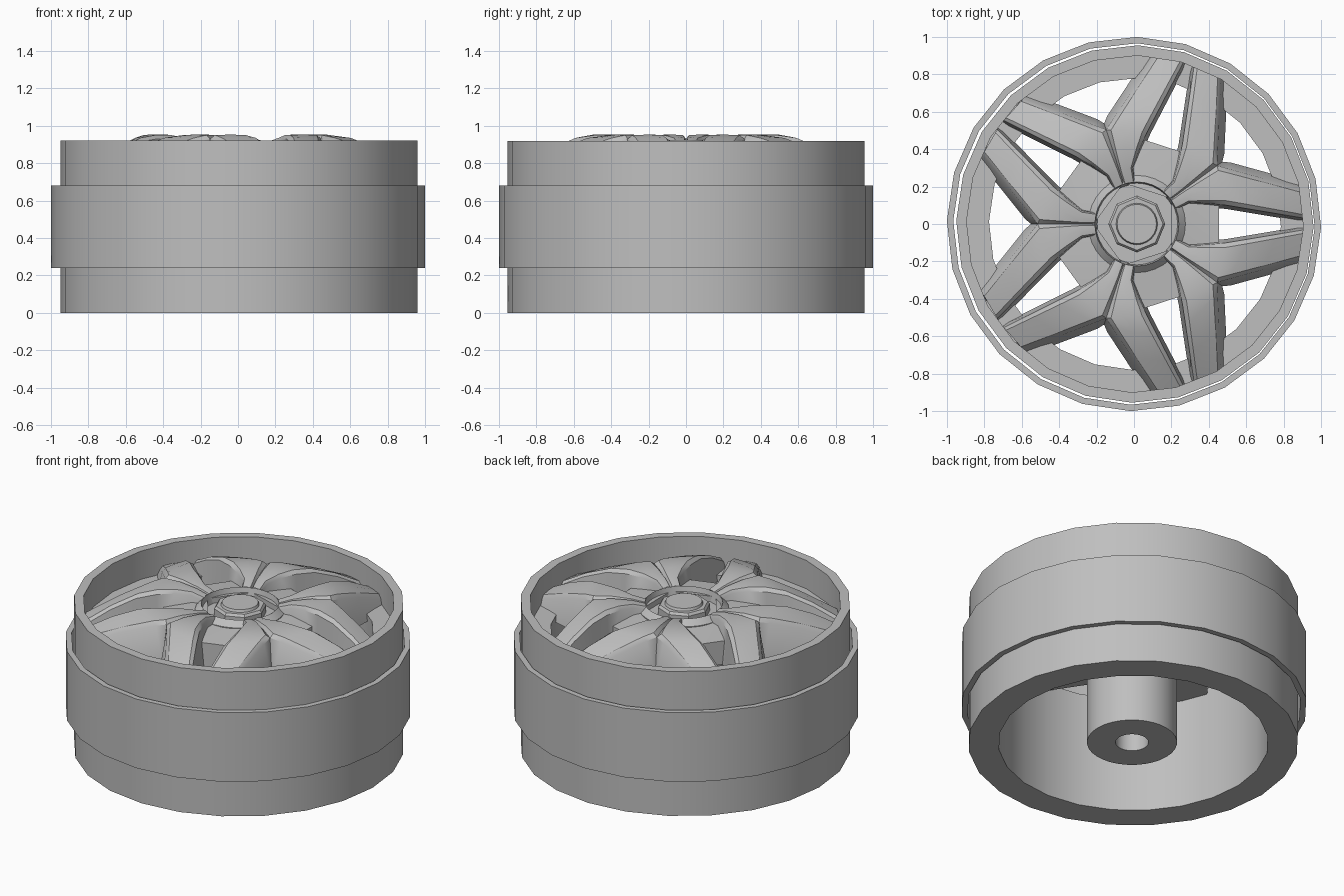
import bpy, bmesh
from math import cos, sin, pi, radians
from mathutils import Vector, Matrix

if "Cube" in bpy.data.objects:
    bpy.data.objects.remove(bpy.data.objects["Cube"], do_unlink=True)

GREY = (0.52, 0.52, 0.52, 1)
metal = bpy.data.materials.new("grey_metal")
metal.use_nodes = True
metal.diffuse_color = GREY
metal.node_tree.nodes["Principled BSDF"].inputs["Base Color"].default_value = GREY


def finish(name, bm, x=0.0):
    """Clean the mesh, add it to the scene and shade it."""
    bmesh.ops.remove_doubles(bm, verts=bm.verts, dist=0.0005)
    bmesh.ops.recalc_face_normals(bm, faces=bm.faces)
    mesh = bpy.data.meshes.new(name)
    bm.to_mesh(mesh)
    bm.free()
    mesh.materials.append(metal)
    obj = bpy.data.objects.new(name, mesh)
    obj.location.x = x
    bpy.context.collection.objects.link(obj)
    bpy.ops.object.select_all(action='DESELECT')
    obj.select_set(True)
    bpy.context.view_layer.objects.active = obj
    bpy.ops.object.shade_smooth_by_angle(angle=radians(30))
    return obj


def lathe(name, profile, sides=24, x=0.0, turn=0.0):
    """Revolve a closed (radius, height) outline about z."""
    bm = bmesh.new()
    rings = []
    for i in range(sides):
        a = 2 * pi * i / sides + turn
        rings.append([bm.verts.new((r * cos(a), r * sin(a), z)) for r, z in profile])
    n = len(profile)
    for i in range(sides):
        p, q = rings[i], rings[(i + 1) % sides]
        for j in range(n):
            k = (j + 1) % n
            if profile[j][0] == 0 and profile[k][0] == 0:
                continue
            bm.faces.new((p[j], q[j], q[k], p[k]))
    return finish(name, bm, x)


# Barrel with a counterbore, and the loose band around it
lathe("rim_barrel", [(.78, 0), (.955, 0), (.955, .92), (.90, .92), (.90, .74), (.78, .74)],
      x=.005, turn=radians(-1))
lathe("outer_band", [(.966, .24), (1, .24), (1, .68), (.966, .68)], turn=radians(-1))

# Hub with axle hole below and a recess above
CX = .015
lathe("hub", [(0, .6), (.095, .6), (.095, 0), (.26, 0), (.26, .88), (.225, .915),
              (.212, .85), (0, .85)], sides=32, x=CX)
lathe("hub_nut", [(0, .84), (.152, .84), (.152, .895), (.14, .91), (0, .91)], sides=8, x=CX)
lathe("nut_cap", [(0, .90), (.115, .90), (.105, .925), (0, .925)], x=CX)

# Five-sided web between the spokes
lathe("hub_web", [(.23, .885), (.544, .85), (.544, .70), (.23, .70)], sides=5, x=CX, turn=pi / 5)

# Spoke rows: inner edge (along, across the fork axis),
# outer edge (along, away from the slot axis), height
ROWS = [((.225, 0), (.21, .08), .915),
        ((.30, 0), (.28, .115), .935),
        ((.42, 0), (.38, .11), .95),
        ((.53, 0), (.48, .10), .95),
        ((.57, .05), (.60, .08), .935),
        ((.69, .20), (.75, .055), .875),
        ((.825, .37), (.90, .03), .79)]
FORK_TIP = 3
BASE = .70
SLOT = Vector((cos(pi / 5), sin(pi / 5)))
SIDE = Vector((sin(pi / 5), -cos(pi / 5)))


def spoke_section(i):
    """Cross-section of one fork arm: wall, bevel, top, bevel, wall."""
    inner, (a, d), z = ROWS[i]
    inner = Vector(inner)
    outer = SLOT * a + SIDE * d
    draft = Vector((0, 0))
    if i == FORK_TIP:
        draft = Vector((.035, 0))
    elif i > FORK_TIP:
        draft = Vector((.028, -.022))
    lip = z - .02
    return [(*(inner + draft), BASE), (*inner, lip),
            (*inner.lerp(outer, .12), z), (*inner.lerp(outer, .5), z + .003),
            (*inner.lerp(outer, .88), z), (*outer, lip),
            (*(outer - SIDE * .02), BASE)]


bm = bmesh.new()
for k in range(5):
    rot = Matrix.Rotation(pi / 5 + 2 * pi * k / 5, 4, 'Z')
    for flip in (1, -1):
        sections = [[bm.verts.new(rot @ Vector((x, y * flip, z))) for x, y, z in spoke_section(i)]
                    for i in range(len(ROWS))]
        for i in range(len(ROWS) - 1):
            p, q = sections[i], sections[i + 1]
            for j in range(len(p)):
                if j == 0 and i < FORK_TIP:
                    continue  # both arms join along the fork axis
                m = (j + 1) % len(p)
                bm.faces.new((p[j], p[m], q[m], q[j]))
        bm.faces.new(sections[-1])
finish("forked_spokes", bm, CX)
